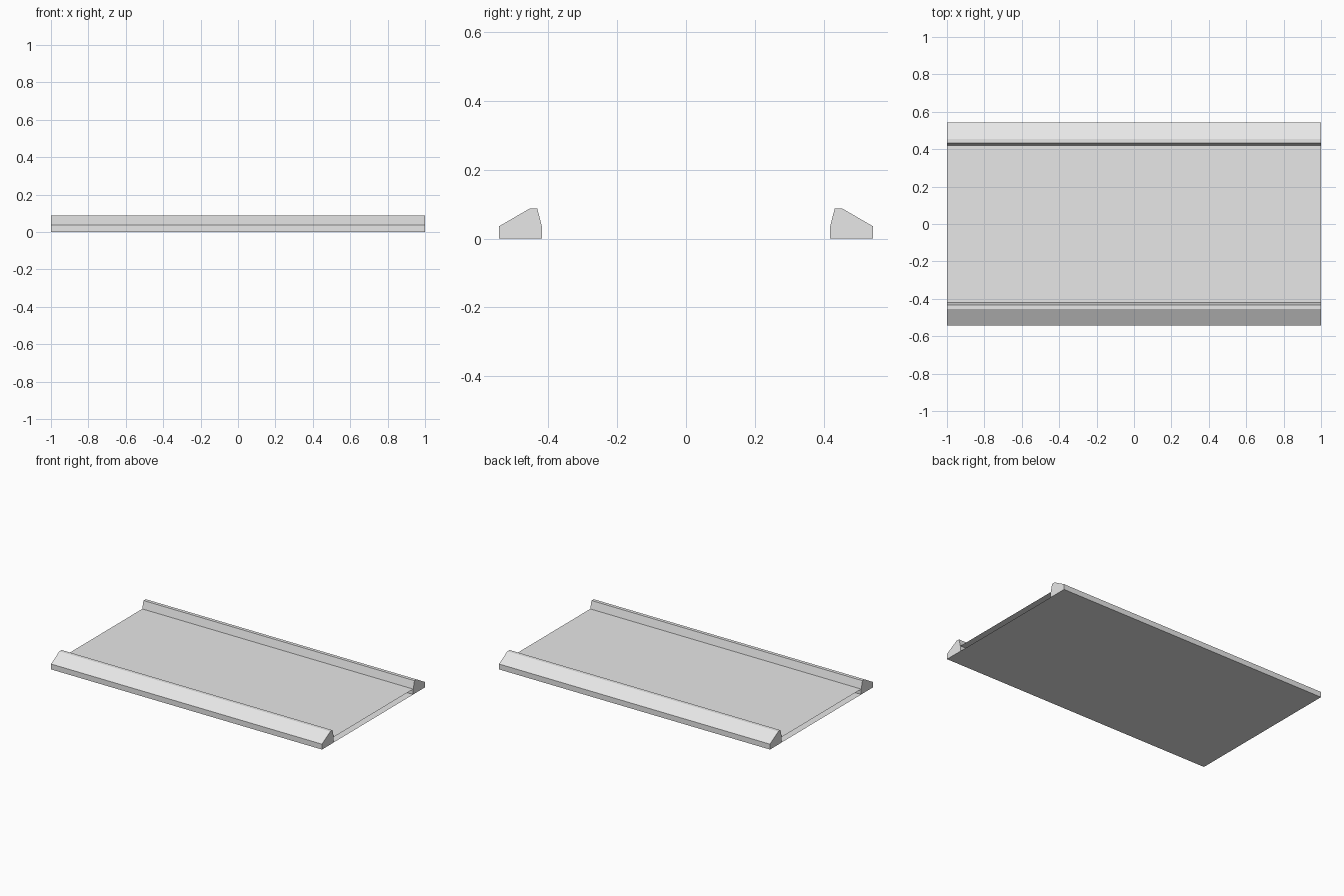
import bpy
import bmesh

cube = bpy.data.objects.get("Cube")
if cube:
    bpy.data.objects.remove(cube, do_unlink=True)

HALF_LENGTH = 1.0

# Plain grey for the whole model
grey = bpy.data.materials.new("light_grey")
grey.use_nodes = True
colour = (0.8, 0.8, 0.8, 1)
grey.diffuse_color = colour
grey.node_tree.nodes["Principled BSDF"].inputs["Base Color"].default_value = colour

# Kerb outline in (y, z), from the outer foot over the crest to the inner foot
KERB = [(0.543, 0), (0.543, 0.036), (0.455, 0.087),
        (0.432, 0.087), (0.419, 0.036), (0.419, 0)]


def finish(name, bm):
    mesh = bpy.data.meshes.new(name)
    bm.to_mesh(mesh)
    bm.free()
    mesh.materials.append(grey)
    obj = bpy.data.objects.new(name, mesh)
    bpy.context.collection.objects.link(obj)


def kerb(name, side):
    """Sloped kerb with closed ends, extruded along x."""
    bm = bmesh.new()
    cap = bm.faces.new([bm.verts.new((-HALF_LENGTH, side * y, z)) for y, z in KERB])
    new = bmesh.ops.extrude_face_region(bm, geom=[cap], use_keep_orig=True)["geom"]
    moved = [v for v in new if isinstance(v, bmesh.types.BMVert)]
    bmesh.ops.translate(bm, verts=moved, vec=(2 * HALF_LENGTH, 0, 0))
    bmesh.ops.recalc_face_normals(bm, faces=bm.faces)
    finish(name, bm)


def sheet(name, z, up):
    """Flat deck sheet spanning the gap between the kerbs."""
    bm = bmesh.new()
    w = KERB[-1][0]
    corners = [(-1, -1), (1, -1), (1, 1), (-1, 1)]
    face = bm.faces.new([bm.verts.new((x * HALF_LENGTH, y * w, z)) for x, y in corners])
    if not up:
        face.normal_flip()
    finish(name, bm)


# Two mirrored kerbs, with a hollow deck open at both ends
kerb("front_kerb", -1)
kerb("back_kerb", 1)
sheet("deck_top", KERB[4][1], True)
sheet("deck_underside", 0, False)
